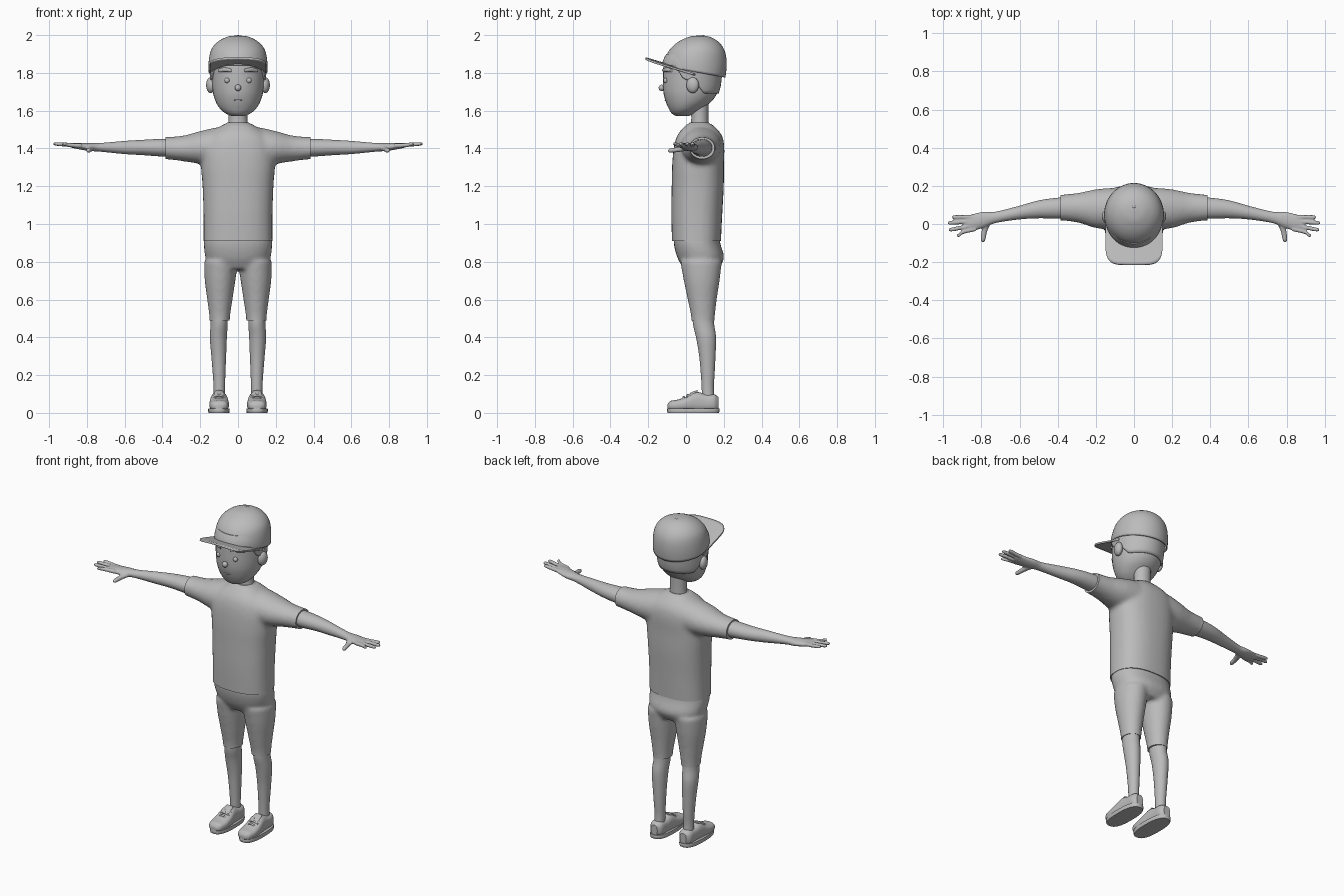
import bpy, bmesh, math
from mathutils import Vector, Matrix

if "Cube" in bpy.data.objects:
    bpy.data.objects.remove(bpy.data.objects["Cube"])

grey = bpy.data.materials.new("plain_grey")
grey.use_nodes = True
grey.diffuse_color = (0.5, 0.5, 0.5, 1)
grey.node_tree.nodes["Principled BSDF"].inputs["Base Color"].default_value = (0.5, 0.5, 0.5, 1)


def sample(rows, t):
    """Smooth interpolation of profile rows, keyed by their first value."""
    n = len(rows)
    t = min(max(t, rows[0][0]), rows[-1][0])
    i = max(k for k in range(n - 1) if rows[k][0] <= t)
    a, b = rows[i], rows[i + 1]
    before, after = rows[max(i - 1, 0)], rows[min(i + 2, n - 1)]
    h = b[0] - a[0]
    u = (t - a[0]) / h
    out = []
    for k in range(1, 5):
        m0 = (b[k] - before[k]) / (b[0] - before[0]) * h
        m1 = (after[k] - a[k]) / (after[0] - a[0]) * h
        out.append((2*u**3 - 3*u**2 + 1) * a[k] + (u**3 - 2*u**2 + u) * m0
                   + (3*u**2 - 2*u**3) * b[k] + (u**3 - u**2) * m1)
    return out[0], out[1], max(out[2], 0.002), max(out[3], 0.002)


def oval(angle, power):
    c, s = math.cos(angle), math.sin(angle)
    return (math.copysign(abs(c) ** (2 / power), c), math.copysign(abs(s) ** (2 / power), s))


def skin(bm, rings, caps=True):
    rings = [[bm.verts.new(p) for p in ring] for ring in rings]
    n = len(rings[0])
    for lo, hi in zip(rings, rings[1:]):
        for i in range(n):
            j = (i + 1) % n
            bm.faces.new((lo[i], lo[j], hi[j], hi[i]))
    if caps:
        bm.faces.new(rings[0])
    bm.faces.new(rings[-1])


def loft(bm, axis, rows, side=1, power=2, n=32, steps=5):
    """Rows are (position, centre, centre, radius, radius) along an axis."""
    ts = [a[0] + (b[0] - a[0]) * k / steps for a, b in zip(rows, rows[1:]) for k in range(steps)]
    rings = []
    for t in ts + [rows[-1][0]]:
        c1, c2, r1, r2 = sample(rows, t)
        ring = []
        for i in range(n):
            c, s = oval(math.tau * i / n, power)
            p, q = c1 + r1 * c, c2 + r2 * s
            x, y, z = {"x": (t, p, q), "y": (p, t, q), "z": (p, q, t)}[axis]
            ring.append((x * side, y, z))
        rings.append(ring)
    skin(bm, rings)


def finish(name, bm, mirror=False, thickness=0):
    bmesh.ops.recalc_face_normals(bm, faces=bm.faces)
    mesh = bpy.data.meshes.new(name)
    bm.to_mesh(mesh)
    bm.free()
    mesh.materials.append(grey)
    for p in mesh.polygons:
        p.use_smooth = True
    mesh.set_sharp_from_angle(angle=math.radians(45))
    obj = bpy.data.objects.new(name, mesh)
    bpy.context.collection.objects.link(obj)
    if thickness:
        solid = obj.modifiers.new("thickness", "SOLIDIFY")
        solid.thickness = thickness
    if mirror:
        obj.modifiers.new("mirror", "MIRROR")
    return obj


def blend(name, bm, voxel, smoothing, cuts=(), mirror=False):
    """Fuse overlapping lofts into one soft surface, then trim crisp hems."""
    obj = finish("temporary", bm)
    remesh = obj.modifiers.new("fuse", "REMESH")
    remesh.mode = "VOXEL"
    remesh.voxel_size = voxel
    soft = obj.modifiers.new("soften", "SMOOTH")
    soft.factor, soft.iterations = 0.5, smoothing
    graph = bpy.context.evaluated_depsgraph_get()
    fused = bpy.data.meshes.new_from_object(obj.evaluated_get(graph))
    bpy.data.objects.remove(obj)
    out = bmesh.new()
    out.from_mesh(fused)
    bpy.data.meshes.remove(fused)
    for point, normal in cuts:
        geom = out.verts[:] + out.edges[:] + out.faces[:]
        bmesh.ops.bisect_plane(out, geom=geom, plane_co=point, plane_no=normal, clear_outer=True)
    bmesh.ops.holes_fill(out, edges=[e for e in out.edges if e.is_boundary], sides=0)
    return finish(name, out, mirror)


def part(name, axis, rows, mirror=False, power=2):
    bm = bmesh.new()
    loft(bm, axis, rows, power=power)
    return finish(name, bm, mirror)


def ball(name, centre, size, mirror=False, turn=0):
    bm = bmesh.new()
    m = Matrix.Translation(centre) @ Matrix.Rotation(turn, 4, "Z") @ Matrix.Diagonal((*size, 1))
    bmesh.ops.create_uvsphere(bm, u_segments=24, v_segments=14, radius=1, matrix=m)
    return finish(name, bm, mirror)


def shell(name, rows, low, top, grow, thickness, n=64, levels=18):
    """Dome over a lofted form whose lower edge follows low(y)."""
    def point(a, z):
        cx, cy, rx, ry = sample(rows, z)
        return (cx + (rx + grow) * math.cos(a), cy + (ry + grow) * math.sin(a), z)
    rings = []
    for k in range(levels + 1):
        f = math.sin(math.pi / 2 * k / levels)
        ring = []
        for i in range(n):
            a = math.tau * i / n
            edge = low(point(a, 1.79)[1])
            ring.append(point(a, edge + (top - edge) * f))
        rings.append(ring)
    bm = bmesh.new()
    skin(bm, rings, caps=False)
    return finish(name, bm, thickness=thickness)


# Shirt
bm = bmesh.new()
loft(bm, "z", [(.86, 0, .055, .183, .128), (1.05, 0, .057, .183, .135), (1.2, 0, .062, .188, .138),
               (1.32, 0, .064, .196, .137), (1.42, 0, .07, .19, .132), (1.48, 0, .072, .15, .112),
               (1.535, 0, .07, .065, .06)], power=2.4)
for s in (1, -1):
    loft(bm, "x", [(0, .075, 1.4, .11, .1), (.1, .08, 1.41, .11, .102), (.2, .08, 1.405, .102, .087),
                   (.29, .085, 1.4, .079, .068), (.385, .086, 1.402, .068, .059), (.44, .086, 1.402, .068, .059)], s)
blend("shirt", bm, .012, 8, [((0, 0, .91), (0, 0, -1)), ((.385, 0, 0), (1, 0, 0)), ((-.385, 0, 0), (-1, 0, 0))])

# Shorts
bm = bmesh.new()
loft(bm, "z", [(.76, 0, .08, .15, .09), (.82, 0, .078, .172, .123), (.9, 0, .058, .181, .123),
               (.97, 0, .056, .172, .118)], power=2.3)
for s in (1, -1):
    loft(bm, "z", [(.42, .097, .09, .053, .061), (.5, .097, .09, .054, .062), (.6, .096, .086, .067, .077),
                   (.7, .095, .083, .081, .095), (.8, .09, .08, .09, .11)], s)
blend("shorts", bm, .011, 5, [((0, 0, .49), (0, 0, -1))])

# Lower legs and neck
part("lower_legs", "z", [(.06, .1, .118, .03, .033), (.13, .099, .115, .03, .032), (.2, .1, .115, .033, .036),
                         (.3, .102, .113, .039, .043), (.4, .104, .106, .045, .053), (.47, .1, .093, .045, .056),
                         (.54, .1, .09, .045, .056)], True)
part("neck", "z", [(1.48, 0, .07, .055, .051), (1.56, 0, .073, .049, .045), (1.67, 0, .07, .052, .05)])
part("collar", "z", [(1.515, 0, .071, .068, .062), (1.53, 0, .071, .063, .057), (1.537, 0, .071, .056, .051)])

# Arms with hands and fingers
bm = bmesh.new()
loft(bm, "x", [(.33, .086, 1.402, .055, .047), (.4, .083, 1.404, .055, .047), (.5, .077, 1.405, .047, .041),
               (.6, .06, 1.405, .036, .035), (.73, .034, 1.406, .03, .023), (.79, .022, 1.408, .042, .021),
               (.85, .007, 1.413, .044, .016), (.885, .003, 1.416, .036, .011)])
for y0, y1, tip in ((.036, .036, .955), (.015, .006, .978), (-.007, -.03, .972), (-.026, -.06, .93)):
    loft(bm, "x", [(.83, y0, 1.414, .012, .012), (.9, (y0 + y1) / 2, 1.419, .011, .011),
                   (tip - .01, y1, 1.424, .01, .009), (tip, y1, 1.424, .005, .005)], n=16)
loft(bm, "y", [(-.095, .793, 1.388, .006, .006), (-.085, .792, 1.389, .012, .011),
               (-.04, .785, 1.394, .015, .013), (.01, .77, 1.402, .022, .014)], n=16)
blend("arms", bm, .005, 2, mirror=True)

# Shoes
part("shoe_uppers", "y", [(-.098, .1, .034, .022, .012), (-.085, .1, .038, .04, .024), (-.045, .1, .04, .051, .03),
                          (0, .1, .047, .051, .038), (.05, .1, .058, .046, .053), (.1, .1, .054, .043, .047),
                          (.15, .1, .054, .04, .044), (.172, .1, .05, .022, .034)], True, 2.6)
part("shoe_soles", "z", [(0, .101, .039, .055, .136), (.012, .101, .039, .057, .139),
                         (.024, .101, .039, .056, .138)], True, 2.6)
part("shoe_tongues", "y", [(.005, .1, .082, .025, .01), (.035, .1, .1, .026, .012), (.06, .1, .112, .024, .008)], True)
for i in range(3):
    y, z = -.012 + .02 * i, .083 + .01 * i
    part("shoe_laces", "x", [(.067, y, z - .012, .004, .004), (.1, y, z, .006, .006),
                             (.133, y, z - .012, .004, .004)], True)

# Head and face
head = [(1.572, 0, -.02, .035, .035), (1.585, 0, -.015, .065, .06), (1.61, 0, -.003, .095, .088),
        (1.65, 0, .014, .119, .122), (1.7, 0, .024, .133, .144), (1.78, 0, .03, .14, .152),
        (1.86, 0, .035, .14, .15), (1.93, 0, .04, .118, .12)]
part("head", "z", head)
ball("eyes", (.058, -.108, 1.76), (.014, .012, .014), True)
ball("nose", (0, -.129, 1.721), (.017, .016, .017))
ball("ears", (.145, .035, 1.735), (.023, .034, .042), True, -.25)
part("eyebrows", "x", [(.035, -.119, 1.813, .008, .008), (.07, -.103, 1.817, .008, .011),
                       (.102, -.076, 1.812, .008, .008)], True)
part("mouth", "x", [(-.03, -.103, 1.657, .003, .003), (0, -.108, 1.655, .005, .005), (.03, -.103, 1.657, .003, .003)])


# Hair with sideburns and nape
def hairline(y):
    marks = [(-1, 1.84), (-.06, 1.84), (-.035, 1.8), (-.01, 1.765), (.05, 1.755), (.08, 1.72), (.11, 1.69), (1, 1.685)]
    for a, b in zip(marks, marks[1:]):
        if y <= b[0]:
            return a[1] + (b[1] - a[1]) * (y - a[0]) / (b[0] - a[0])


shell("hair", head, hairline, 1.9, .008, .01)

# Cap crown, button and brim
crown = [(1.74, 0, .05, .151, .152), (1.8, 0, .05, .156, .162), (1.85, 0, .05, .156, .165), (1.9, 0, .055, .149, .155),
         (1.935, 0, .06, .135, .136), (1.965, 0, .066, .107, .106), (1.985, 0, .07, .072, .07),
         (1.994, 0, .072, .044, .043), (1.998, 0, .074, .008, .008)]
shell("cap_crown", crown, lambda y: 1.835 - (y + .12) * .18, 1.998, 0, .008, levels=24)
ball("cap_button", (0, .092, 1.993), (.01, .01, .007))

bm = bmesh.new()
grid = []
across, deep = 32, 8
for i in range(across + 1):
    u = math.sin(math.pi * (i / across - .5))
    x = .15 * u
    front = -.1 - .113 * max(0, 1 - abs(u) ** 5) ** (1 / 3)
    back = .05 - .15 * math.sqrt(max(0, 1 - u * u))
    col = []
    for k in range(deep + 1):
        y = back + (front - back) * k / deep
        col.append(bm.verts.new((x, y, 1.834 + .3 * (-.05 - y) - .4 * x * x)))
    grid.append(col)
for a, b in zip(grid, grid[1:]):
    for k in range(deep):
        bm.faces.new((a[k], a[k + 1], b[k + 1], b[k]))
finish("cap_brim", bm, thickness=.01)
